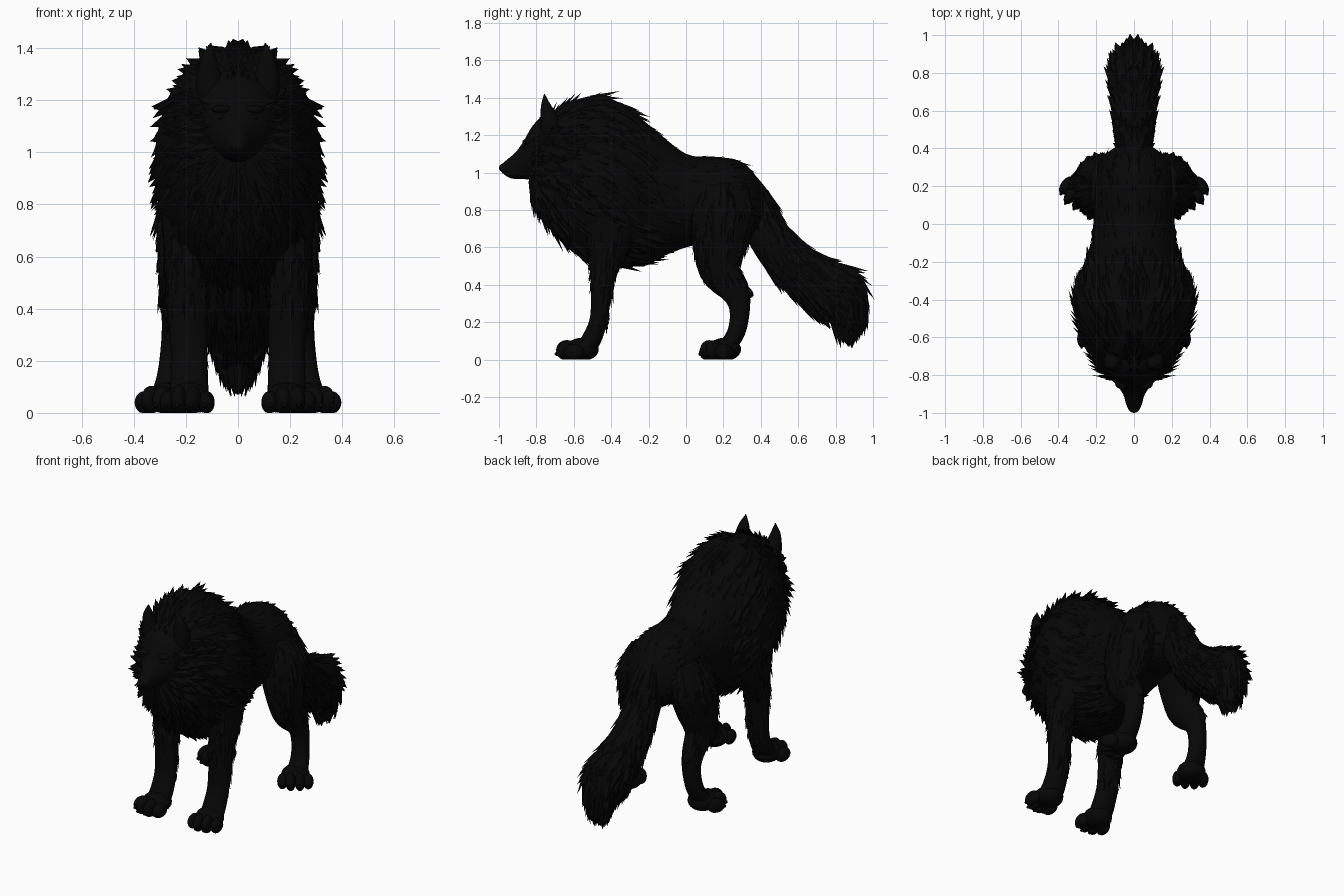
import bpy
import bmesh
import math
import random
from mathutils import Vector, Matrix

if "Cube" in bpy.data.objects:
    bpy.data.objects.remove(bpy.data.objects["Cube"])

fur_black = bpy.data.materials.new("fur_black")
fur_black.use_nodes = True
fur_black.diffuse_color = (0.002, 0.002, 0.002, 1)
shader = next(n for n in fur_black.node_tree.nodes if n.type == "BSDF_PRINCIPLED")
shader.inputs["Base Color"].default_value = (0.002, 0.002, 0.002, 1)

SIDES = 28


def finish(bm, name, mirror=False):
    """Turn a bmesh into a smooth, coloured object, mirrored in x if asked."""
    bmesh.ops.recalc_face_normals(bm, faces=bm.faces)
    mesh = bpy.data.meshes.new(name)
    bm.to_mesh(mesh)
    bm.free()
    mesh.materials.append(fur_black)
    obj = bpy.data.objects.new(name, mesh)
    bpy.context.collection.objects.link(obj)
    if mirror:
        mod = obj.modifiers.new("mirror", "MIRROR")
        mod.use_mirror_merge = False
    bpy.ops.object.select_all(action="DESELECT")
    obj.select_set(True)
    bpy.context.view_layer.objects.active = obj
    bpy.ops.object.shade_smooth_by_angle(angle=math.radians(50))


def resample(stations, steps=4):
    """Smooth curve through stations of (x, y, z, half width, half depth)."""
    pts = [Vector(s) for s in stations]
    pts = [pts[0] * 2 - pts[1]] + pts + [pts[-1] * 2 - pts[-2]]
    out = []
    for a, b, c, d in zip(pts, pts[1:], pts[2:], pts[3:]):
        for k in range(steps):
            t = k / steps
            out.append((b * 2 + (c - a) * t + (a * 2 - b * 5 + c * 4 - d) * t ** 2
                        + (b * 3 - a - c * 3 + d) * t ** 3) / 2)
    return out + [pts[-2]]


def loft(name, stations, axis=None, mirror=False):
    """Skin oval rings along a path; returns rings and centres for the fur."""
    line = resample(stations)
    centres = [Vector(s[:3]) for s in line]
    side = Vector((1, 0, 0))
    rings = []
    for i, s in enumerate(line):
        along = axis or centres[min(i + 1, len(line) - 1)] - centres[max(i - 1, 0)]
        up = Vector(along).cross(side).normalized()
        rings.append([])
        for j in range(SIDES):
            a = math.tau * j / SIDES
            rings[-1].append(centres[i] + side * max(s[3], 0.002) * math.cos(a)
                             + up * max(s[4], 0.002) * math.sin(a))
    bm = bmesh.new()
    verts = [[bm.verts.new(p) for p in ring] for ring in rings]
    for a, b in zip(verts, verts[1:]):
        for j in range(SIDES):
            k = (j + 1) % SIDES
            bm.faces.new((a[j], a[k], b[k], b[j]))
    bm.faces.new(verts[0])
    bm.faces.new(verts[-1])
    finish(bm, name, mirror)
    return rings, centres


def tuft(bm, p, d, n, length, width):
    """One curved, three-sided, pointed lock of fur."""
    across = d.cross(n).normalized()
    rows = []
    for t, w in ((-0.2, 0.8), (0.4, 1)):
        c = p + d * length * t - n * 0.008
        rows.append([bm.verts.new(c + across * width * w), bm.verts.new(c + n * width * w * 0.5),
                     bm.verts.new(c - across * width * w)])
    tip = bm.verts.new(p + d * length + n * length * 0.06)
    for j in range(3):
        k = (j + 1) % 3
        bm.faces.new((rows[0][j], rows[0][k], rows[1][k], rows[1][j]))
        bm.faces.new((rows[1][j], rows[1][k], tip))


def fur(name, skin, count, size, gravity, lift, keep, half=True, seed=1):
    """Scatter tufts over a lofted skin, combed along it and pulled downwards."""
    rng = random.Random(seed)
    rings, centres = skin
    bm = bmesh.new()
    for _ in range(count):
        i, j = rng.randrange(len(rings) - 1), rng.randrange(SIDES)
        p = rings[i][j].lerp(rings[i][(j + 1) % SIDES], rng.random())
        flow = rings[i + 1][j] - rings[i][j]
        n = flow.cross(rings[i][(j + 1) % SIDES] - rings[i][j]).normalized()
        if n.dot(p - centres[i]) < 0:
            n.negate()
        if (half and p.x < -0.01) or not keep(p, n):
            continue
        d = flow.normalized() + Vector((0, 0, -gravity * rng.uniform(0.6, 1.4)))
        d = (d - n * d.dot(n)).normalized() + n * lift * rng.uniform(0.4, 1.5)
        length = size * rng.uniform(0.7, 1.3)
        tuft(bm, p, d.normalized(), n, length, length * 0.22)
    finish(bm, name, True)


def upright(rows):
    """Convert (y, top, bottom, half width) rows to loft stations."""
    return [(0, y, (top + low) / 2, w, (top - low) / 2) for y, top, low, w in rows]


def ball(bm, centre, radii, turn=0, pivot=(0, 0, 0)):
    """Ellipsoid, placed relative to pivot and turned about the vertical there."""
    place = (Matrix.Translation(pivot) @ Matrix.Rotation(turn, 4, "Z")
             @ Matrix.Translation(centre) @ Matrix.Diagonal((*radii, 1)))
    bmesh.ops.create_uvsphere(bm, u_segments=20, v_segments=12, radius=1, matrix=place)


# Torso with the deep chest, and its mane
torso = loft("torso", upright([
    (-0.835, 1.12, 0.92, 0.07), (-0.80, 1.20, 0.82, 0.135), (-0.72, 1.31, 0.69, 0.205),
    (-0.60, 1.385, 0.57, 0.265), (-0.45, 1.41, 0.50, 0.32), (-0.32, 1.35, 0.49, 0.305),
    (-0.18, 1.24, 0.53, 0.24), (0, 1.10, 0.60, 0.215), (0.15, 1.085, 0.63, 0.22),
    (0.28, 1.065, 0.63, 0.205), (0.36, 1.0, 0.65, 0.16), (0.42, 0.88, 0.70, 0.08)]),
    axis=(0, 1, 0))
fur("mane", torso, 1200, 0.11, 0.45, 0.15, lambda p, n: p.y < -0.2, seed=12)
fur("back_fur", torso, 700, 0.065, 0.2, 0.08, lambda p, n: -0.25 < p.y < 0.36, seed=3)

# Head, from the nose back to the skull
head = loft("head", upright([
    (-0.985, 1.045, 1.0, 0.028), (-0.95, 1.075, 0.975, 0.043), (-0.91, 1.11, 0.965, 0.054),
    (-0.87, 1.165, 0.965, 0.078), (-0.82, 1.25, 0.96, 0.12), (-0.76, 1.305, 0.95, 0.155),
    (-0.68, 1.335, 0.95, 0.165)]), axis=(0, 1, 0))
fur("cheek_ruff", head, 260, 0.08, 0.5, 0.13,
    lambda p, n: p.y > -0.83 and p.z < 1.27 and abs(n.x) > 0.3, seed=4)

bm = bmesh.new()
ball(bm, (0, -0.975, 1.025), (0.03, 0.025, 0.023))
finish(bm, "nose")
bm = bmesh.new()
ball(bm, (0.06, -0.855, 1.135), (0.016, 0.016, 0.011))
ball(bm, (0.06, -0.845, 1.165), (0.04, 0.03, 0.016))
finish(bm, "eyes_and_brows", True)

loft("ears", [(0.10, -0.715, 1.20, 0.055, 0.06), (0.11, -0.73, 1.28, 0.05, 0.05),
              (0.112, -0.75, 1.36, 0.03, 0.026), (0.105, -0.757, 1.42, 0.002, 0.002)], mirror=True)

# Tail, hanging back and curling down at the tip
tail = loft("tail", [
    (0, 0.28, 0.97, 0.06, 0.08), (0, 0.36, 0.84, 0.09, 0.10), (0, 0.42, 0.70, 0.10, 0.11),
    (0, 0.51, 0.57, 0.105, 0.12), (0, 0.62, 0.465, 0.115, 0.135), (0, 0.74, 0.385, 0.13, 0.155),
    (0, 0.82, 0.33, 0.125, 0.16), (0, 0.862, 0.24, 0.095, 0.11),
    (0, 0.868, 0.16, 0.06, 0.075), (0, 0.87, 0.07, 0.002, 0.002)])
fur("tail_fur", tail, 650, 0.105, 0.35, 0.08, lambda p, n: p.y > 0.4 and p.z > 0.17, seed=5)

# Legs
front = loft("front_legs", [
    (0.185, -0.38, 0.86, 0.12, 0.17), (0.195, -0.41, 0.64, 0.09, 0.12),
    (0.195, -0.44, 0.48, 0.077, 0.075), (0.19, -0.455, 0.32, 0.073, 0.053),
    (0.187, -0.47, 0.20, 0.07, 0.048), (0.187, -0.51, 0.10, 0.073, 0.052),
    (0.19, -0.55, 0.06, 0.075, 0.045)], mirror=True)
fur("front_leg_fur", front, 330, 0.075, 0.2, 0.09,
    lambda p, n: 0.22 < p.z < 0.75 and (n.y > 0 or p.z > 0.42), False, seed=6)
hind = loft("hind_legs", [
    (0.14, 0.21, 0.93, 0.10, 0.13), (0.18, 0.20, 0.78, 0.128, 0.165),
    (0.20, 0.18, 0.62, 0.11, 0.145), (0.222, 0.18, 0.48, 0.08, 0.11),
    (0.233, 0.26, 0.37, 0.06, 0.08), (0.24, 0.287, 0.27, 0.055, 0.055),
    (0.253, 0.27, 0.15, 0.057, 0.048), (0.268, 0.215, 0.06, 0.07, 0.045)], mirror=True)
fur("thigh_fur", hind, 420, 0.085, 0.2, 0.09,
    lambda p, n: n.x > -0.3 and p.z > 0.45, False, seed=7)

# Pointed heel joints on the hind legs
loft("hocks", [(0.236, 0.25, 0.42, 0.05, 0.05), (0.238, 0.30, 0.37, 0.04, 0.042),
               (0.238, 0.345, 0.348, 0.02, 0.022), (0.238, 0.36, 0.342, 0.004, 0.004)], mirror=True)

# Paws: a pad, four toes and small claws, turned slightly outwards
for name, pivot, turn in (("front_paws", (0.19, -0.575, 0), 0.15),
                          ("hind_paws", (0.275, 0.19, 0), 0.6)):
    bm = bmesh.new()
    ball(bm, (0, 0.02, 0.055), (0.085, 0.09, 0.062), turn, pivot)
    for x, y, top in ((-0.075, -0.035, 0.04), (-0.027, -0.062, 0.05),
                      (0.027, -0.062, 0.05), (0.075, -0.035, 0.04)):
        ball(bm, (x, y, top), (0.031, 0.055, top + 0.004), turn, pivot)
        ball(bm, (x, y - 0.043, 0.03), (0.009, 0.02, 0.012), turn, pivot)
    for v in bm.verts:
        v.co.z = max(v.co.z, 0)
    finish(bm, name, True)
